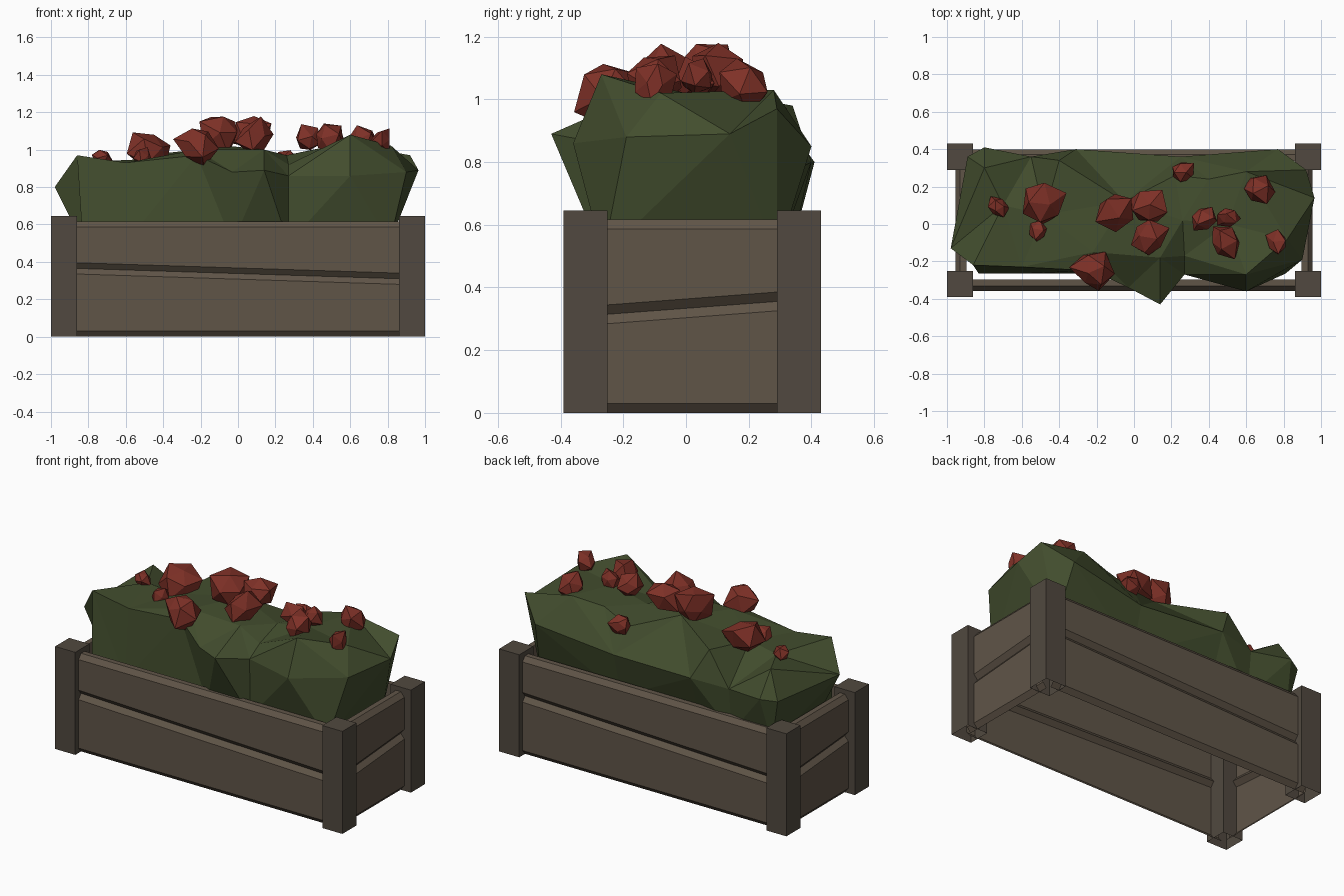
import bpy, bmesh, random
from math import pi
from mathutils import Vector, Matrix
from mathutils.geometry import delaunay_2d_cdt

if "Cube" in bpy.data.objects:
    bpy.data.objects.remove(bpy.data.objects["Cube"])

random.seed(4)


def material(name, rgb):
    m = bpy.data.materials.new(name)
    m.diffuse_color = (*rgb, 1)
    m.use_nodes = True
    m.node_tree.nodes["Principled BSDF"].inputs["Base Color"].default_value = m.diffuse_color
    return m


PLANK = material("plank_wood", (0.117, 0.09, 0.064))
POST = material("post_wood", (0.082, 0.066, 0.05))
LEAF = material("leaf_green", (0.055, 0.075, 0.027))
RED = material("flower_red", (0.21, 0.03, 0.02))


def finish(bm, name, mat):
    me = bpy.data.meshes.new(name)
    bm.to_mesh(me)
    bm.free()
    me.materials.append(mat)
    ob = bpy.data.objects.new(name, me)
    bpy.context.collection.objects.link(ob)
    return ob


CY = 0.02  # box centre in y

# Corner posts, hollow from below
for sx, side in ((-1, "left"), (1, "right")):
    for sy, end in ((-1, "front"), (1, "back")):
        bm = bmesh.new()
        bmesh.ops.create_cube(bm, size=1, matrix=Matrix.Translation(
            (sx * 0.93, CY + sy * 0.34, 0.3225)) @ Matrix.Diagonal((0.14, 0.14, 0.645, 1)))
        bottom = [f for f in bm.faces if f.normal.z < -0.5]
        bmesh.ops.delete(bm, geom=bottom, context='FACES_ONLY')
        finish(bm, f"{end}_{side}_post", POST)


def plank(name, half, depth, bottoms, tops, turn):
    """Chamfered board shell along local x, outer face towards local -y, tapered in height."""
    t, c, d = 0.042, 0.025, 0.03
    bm = bmesh.new()
    rings = []
    for x, b, h in zip((-half, half), bottoms, tops):
        prof = [(-t + c, b), (-t, b + d), (-t, h - d), (-t + c, h)]
        if h > 0.6:  # visible rim of the box
            prof.append((t - c, h))
        rings.append([bm.verts.new((x, y - depth, z)) for y, z in prof])
    for i in range(len(rings[0]) - 1):
        bm.faces.new((rings[0][i], rings[1][i], rings[1][i + 1], rings[0][i + 1]))
    bm.transform(Matrix.Translation((0, CY, 0)) @ Matrix.Rotation(turn, 4, 'Z'))
    finish(bm, name, PLANK)


# Side boards, repeated with a half turn
for turn, long_side, short_side in ((0, "front", "right"), (pi, "back", "left")):
    seam = (0.367, 0.308)
    plank(f"{long_side}_lower_plank", 0.92, 0.335, (0, 0), seam, turn)
    plank(f"{long_side}_upper_plank", 0.92, 0.335, seam, (0.617, 0.617), turn)
    seam = (0.31, 0.36)
    plank(f"{short_side}_lower_plank", 0.33, 0.913, (0, 0), seam, turn + pi / 2)
    plank(f"{short_side}_upper_plank", 0.33, 0.913, seam, (0.617, 0.617), turn + pi / 2)

# Bush: outline, crown points, triangulated top and sides tapering into the box
rim = [(-.98, -.13, .80), (-.86, -.22, .97), (-.60, -.23, .93), (-.22, -.25, .97),
       (-.03, -.34, .88), (.14, -.43, .89), (.27, -.27, .86),
       (.60, -.36, .86), (.90, -.19, .88), (.965, .14, .89),
       (.92, .29, .97), (.77, .40, .85), (.25, .36, .78), (-.31, .40, .80),
       (-.55, .36, .78), (-.80, .41, .80), (-.89, .36, .79)]
crown = [(-.70, .10, .94), (-.80, .30, .95), (-.48, .05, .95), (-.40, .34, .98),
         (-.22, -.15, 1.0), (-.05, .12, 1.02), (.14, -.18, 1.0), (.26, .02, .97),
         (.27, -.17, .92), (.40, .24, 1.0), (.60, -.27, 1.08), (.60, .28, 1.03),
         (.82, -.08, 1.02), (.50, .0, 1.02), (.22, .26, .93)]
pts = rim + crown
n = len(rim)
_, _, tris, orig, _, _ = delaunay_2d_cdt(
    [Vector(p[:2]) for p in pts], [], [list(range(n))], 1, 1e-5)
bm = bmesh.new()
top = [bm.verts.new(p) for p in pts]
for f in tris:
    bm.faces.new([top[orig[i][0]] for i in f])
base = []
for x, y, z in rim:
    back = 0.33 if x < -0.5 else 0.29
    by = -0.265 if y < -0.15 else back if y > 0.25 else y * 0.9
    base.append(bm.verts.new((max(-.83, min(.81, x)), by, 0.5)))
for i in range(n):
    j = (i + 1) % n
    if i % 2:
        bm.faces.new((top[i], base[i], base[j]))
        bm.faces.new((top[i], base[j], top[j]))
    else:
        bm.faces.new((top[i], base[i], top[j]))
        bm.faces.new((top[j], base[i], base[j]))
bm.faces.new(base)
bmesh.ops.recalc_face_normals(bm, faces=bm.faces[:])
finish(bm, "bush", LEAF)

# Flowers: jagged low-poly balls (x, y, z, radius)
flowers = [(-.73, .09, .955, .06), (-.48, .11, 1.0, .115), (-.51, -.04, .955, .055),
           (-.10, .07, 1.08, .125), (.08, .09, 1.09, .105), (.08, -.07, 1.06, .105),
           (-.22, -.25, 1.03, .11), (.25, .28, .94, .07), (.37, .03, 1.05, .08),
           (.50, .04, 1.07, .065), (.48, -.10, 1.06, .09), (.66, .18, 1.04, .085),
           (.77, -.10, 1.05, .065)]
for k, (x, y, z, r) in enumerate(flowers):
    bm = bmesh.new()
    bmesh.ops.create_icosphere(bm, subdivisions=1, radius=r)
    bm.transform(Matrix.Rotation(random.uniform(0, 6), 4, Vector((1, 2, 3))))
    for v in bm.verts:
        v.co *= random.uniform(0.7, 1.22)
        v.co += Vector((x, y, z))
    finish(bm, f"flower_{k + 1}", RED)
